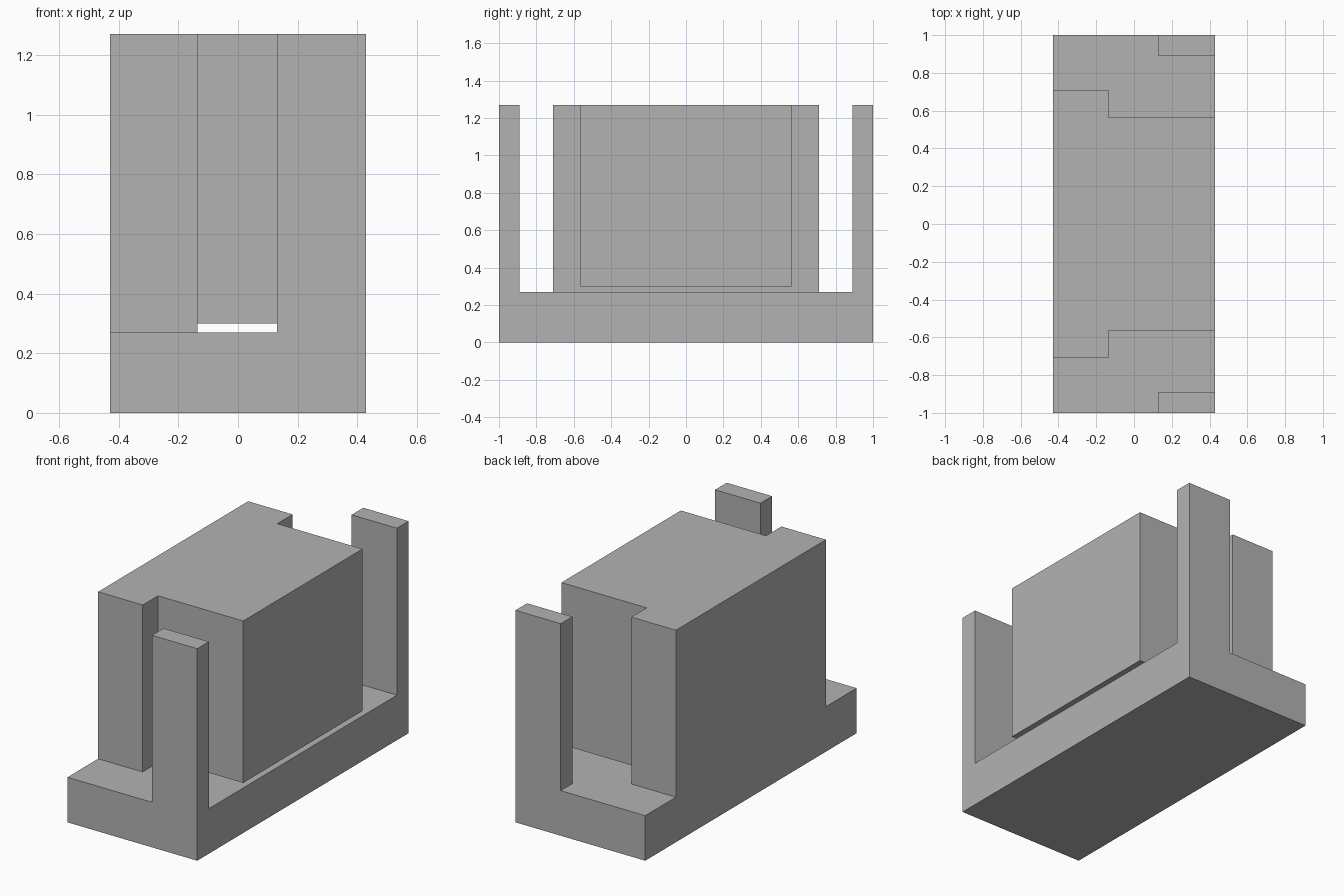
import bpy
import bmesh
import math
from mathutils import Vector

cube = bpy.data.objects.get("Cube")
if cube:
    bpy.data.objects.remove(cube, do_unlink=True)

# Single matte grey
grey = bpy.data.materials.new("plain_grey")
grey.use_nodes = True
colour = (0.45, 0.45, 0.45, 1)
grey.diffuse_color = colour
grey.node_tree.nodes["Principled BSDF"].inputs["Base Color"].default_value = colour

HALF_X, HALF_Y = 0.43, 1.0
DECK, TOP = 0.27, 1.27
STEP_X = -0.135


def box(name, low, high):
    low, high = Vector(low), Vector(high)
    bm = bmesh.new()
    bmesh.ops.create_cube(bm, size=1)
    for v in bm.verts:
        v.co = (low + high) / 2 + v.co * (high - low)
    mesh = bpy.data.meshes.new(name)
    bm.to_mesh(mesh)
    bm.free()
    mesh.materials.append(grey)
    obj = bpy.data.objects.new(name, mesh)
    bpy.context.collection.objects.link(obj)
    return obj


def fuse(target, part):
    mod = target.modifiers.new("fuse", "BOOLEAN")
    mod.operation = "UNION"
    mod.solver = "EXACT"
    mod.object = part
    bpy.context.view_layer.objects.active = target
    bpy.ops.object.modifier_apply(modifier=mod.name)
    bpy.data.objects.remove(part, do_unlink=True)


# Base plate
body = box("base_with_block", (-HALF_X, -HALF_Y, 0), (HALF_X, HALF_Y, DECK))

# Wide slab rising flush from the right edge of the base
fuse(body, box("slab", (-HALF_X, -0.71, 0.1), (STEP_X, 0.71, TOP)))

# Narrower block held just clear of the deck by the slab
fuse(body, box("block", (STEP_X - 0.1, -0.565, 0.30), (HALF_X, 0.565, TOP)))

# Corner posts at the front and back
for y0, y1 in ((-HALF_Y, -0.89), (0.89, HALF_Y)):
    fuse(body, box("post", (0.13, y0, 0.1), (HALF_X, y1, TOP)))

# Merge coplanar faces into clean flat sides
bm = bmesh.new()
bm.from_mesh(body.data)
bmesh.ops.remove_doubles(bm, verts=bm.verts, dist=0.0001)
bmesh.ops.dissolve_limit(bm, angle_limit=math.radians(1), verts=bm.verts, edges=bm.edges)
bmesh.ops.recalc_face_normals(bm, faces=bm.faces)
bm.to_mesh(body.data)
bm.free()
